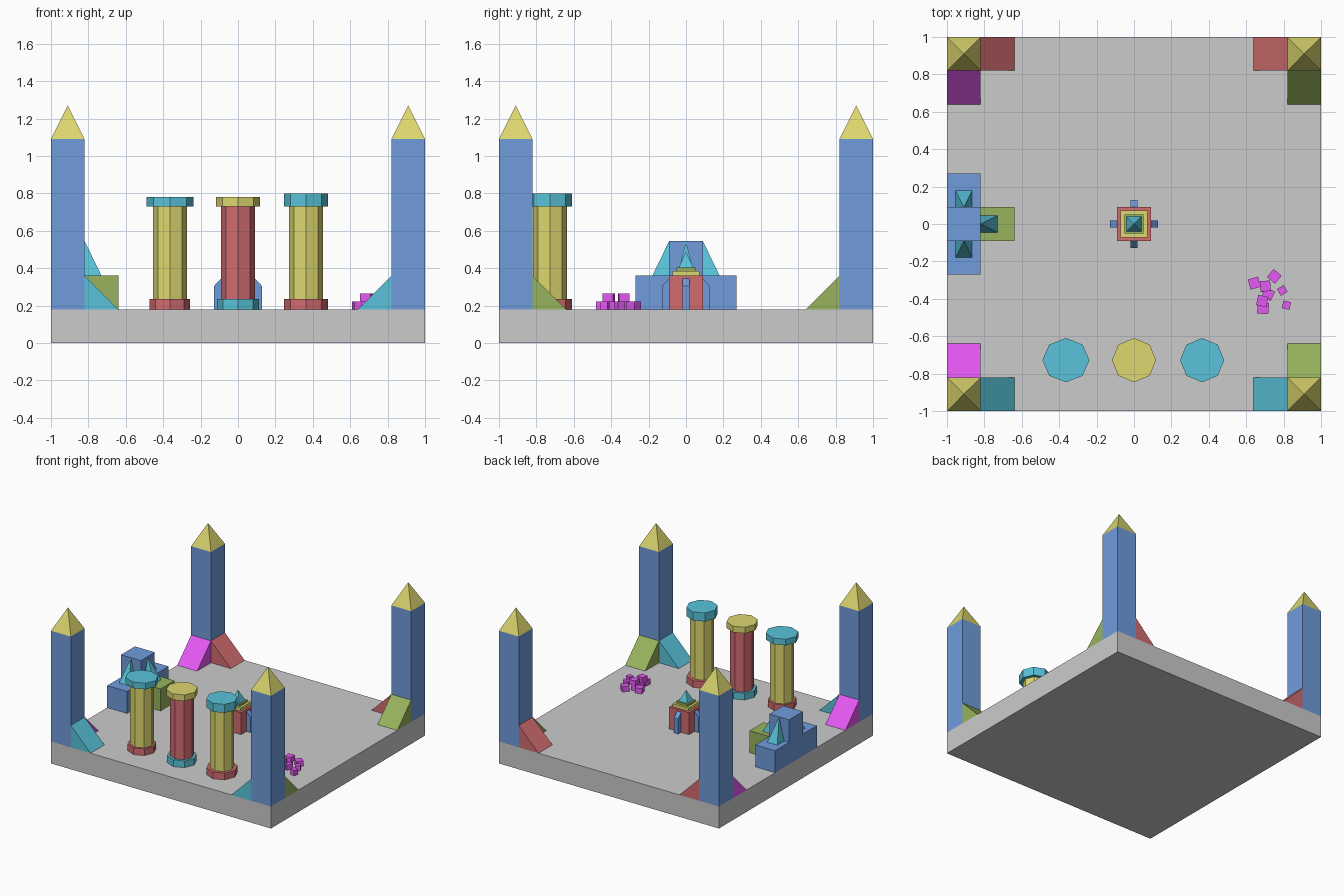
import bpy, bmesh
from math import cos, sin, pi, radians
from mathutils import Matrix, Vector

if "Cube" in bpy.data.objects:
    bpy.data.objects.remove(bpy.data.objects["Cube"])

COLOURS = {
    "blue": (0.16, 0.33, 0.72), "yellow": (0.72, 0.68, 0.16),
    "cyan": (0.10, 0.55, 0.70), "red": (0.64, 0.15, 0.16),
    "magenta": (0.78, 0.10, 0.90), "green": (0.31, 0.45, 0.11),
}
MATS = {}
for key, rgb in COLOURS.items():
    MATS[key] = bpy.data.materials.new(key)
    MATS[key].diffuse_color = (*rgb, 1)

FLOOR = 0.18   # top of the ground slab
U = 0.18       # building block size


def loft(name, rings, colour=None, matrix=Matrix()):
    """Closed flat-faced solid through two rings; a one-point ring is an apex."""
    bm = bmesh.new()
    low, high = [[bm.verts.new(p) for p in ring] for ring in rings]
    n = len(low)
    bm.faces.new(low[::-1])
    if len(high) > 1:
        bm.faces.new(high)
    for i in range(n):
        j = (i + 1) % n
        if len(high) > 1:
            bm.faces.new((low[i], low[j], high[j], high[i]))
        else:
            bm.faces.new((low[i], low[j], high[0]))
    bmesh.ops.recalc_face_normals(bm, faces=bm.faces)
    mesh = bpy.data.meshes.new(name)
    bm.to_mesh(mesh)
    bm.free()
    if colour:
        mesh.materials.append(MATS[colour])
    ob = bpy.data.objects.new(name, mesh)
    ob.matrix_world = matrix
    bpy.context.collection.objects.link(ob)
    return ob


def rect(hx, hy, z):
    return [(-hx, -hy, z), (hx, -hy, z), (hx, hy, z), (-hx, hy, z)]


def box(name, x, y, z0, z1, hx, hy, colour=None, turn=0):
    m = Matrix.Translation((x, y, 0)) @ Matrix.Rotation(radians(turn), 4, "Z")
    return loft(name, [rect(hx, hy, z0), rect(hx, hy, z1)], colour, m)


def pyramid(name, x, y, z0, z1, hx, hy, colour):
    return loft(name, [rect(hx, hy, z0), [(0, 0, z1)]], colour,
                Matrix.Translation((x, y, 0)))


def octagon(name, x, y, z0, z1, rx, ry, colour):
    rings = [[(rx * cos(i * pi / 4), ry * sin(i * pi / 4), z) for i in range(8)]
             for z in (z0, z1)]
    return loft(name, rings, colour, Matrix.Translation((x, y, 0)))


def prism(name, profile, half, x, y, turn, colour):
    """Extrude an outward/up profile sideways, pointing it along angle turn."""
    rings = [[(px, s, pz) for px, pz in profile] for s in (-half, half)]
    m = Matrix.Translation((x, y, FLOOR)) @ Matrix.Rotation(radians(turn), 4, "Z")
    return loft(name, rings, colour, m)


# ground slab
box("ground_slab", 0, 0, 0, FLOOR, 1, 1)

# corner towers with roofs and two ramps each (ramp along x, ramp along y)
RAMP = [(0, 0), (U, 0), (0, U)]
for sx, sy, cx, cy in ((-1, -1, "cyan", "magenta"), (1, -1, "cyan", "green"),
                       (-1, 1, "red", "magenta"), (1, 1, "red", "green")):
    tag = ("front" if sy < 0 else "back") + ("_left" if sx < 0 else "_right")
    x, y = sx * 0.91, sy * 0.91
    box("tower_" + tag, x, y, FLOOR, 1.09, U / 2, U / 2, "blue")
    pyramid("tower_roof_" + tag, x, y, 1.09, 1.27, U / 2, U / 2, "yellow")
    prism("ramp_x_" + tag, RAMP, U / 2, sx * 0.82, y, 180 if sx > 0 else 0, cx)
    prism("ramp_y_" + tag, RAMP, U / 2, x, sy * 0.82, -90 if sy > 0 else 90, cy)

# octagonal columns: x, top z, base (rx, ry), cap (rx, ry), trim and shaft colours
for tag, x, top, base, cap, base_col, shaft_col, cap_col in (
        ("left", -0.364, 0.78, (0.108, 0.108), (0.126, 0.118), "red", "yellow", "cyan"),
        ("middle", 0, 0.78, (0.112, 0.112), (0.118, 0.118), "cyan", "red", "yellow"),
        ("right", 0.364, 0.80, (0.118, 0.118), (0.118, 0.118), "red", "yellow", "cyan")):
    y = -0.728
    octagon("column_base_" + tag, x, y, FLOOR, 0.235, *base, base_col)
    octagon("column_shaft_" + tag, x, y, 0.235, 0.73, 0.091, 0.091, shaft_col)
    octagon("column_cap_" + tag, x, y, 0.73, top, *cap, cap_col)

# gatehouse on the left edge
box("gatehouse_wings", -0.91, 0, FLOOR, 0.36, U / 2, 0.27, "blue")
box("gatehouse_keep", -0.91, 0, 0.36, 0.545, U / 2, U / 2, "blue")
box("gatehouse_porch", -0.73, 0, FLOOR, 0.36, U / 2, U / 2, "green")
pyramid("porch_spire", -0.82, 0, 0.36, 0.545, 0.09, 0.045, "cyan")
for side, tag in ((-1, "front"), (1, "back")):
    pyramid("wing_spire_" + tag, -0.91, side * 0.09, 0.36, 0.545, 0.045, 0.09, "cyan")

# central shrine with stepped roof and four buttresses
box("shrine_body", 0, 0, FLOOR, 0.36, 0.09, 0.09, "red")
box("shrine_lower_step", 0, 0, 0.36, 0.385, 0.071, 0.071, "yellow")
box("shrine_upper_step", 0, 0, 0.385, 0.403, 0.052, 0.052, "green")
pyramid("shrine_spire", 0, 0, 0.403, 0.49, 0.039, 0.039, "cyan")
BUTTRESS = [(0, 0), (0.038, 0), (0.038, 0.125), (0, 0.165)]
for i in range(4):
    d = Vector((cos(i * pi / 2), sin(i * pi / 2))) * 0.09
    prism(f"shrine_buttress_{i + 1}", BUTTRESS, 0.019, d.x, d.y, i * 90, "blue")

# scattered rubble cubes: x, y, bottom z, half size, turn
for i, (x, y, z, h, turn) in enumerate((
        (0.643, -0.316, 0.18, 0.028, 15), (0.750, -0.280, 0.18, 0.028, 50),
        (0.793, -0.355, 0.18, 0.021, 30), (0.718, -0.375, 0.18, 0.027, 65),
        (0.690, -0.450, 0.18, 0.030, -5), (0.815, -0.434, 0.18, 0.021, -15),
        (0.702, -0.332, 0.222, 0.028, 5), (0.686, -0.412, 0.222, 0.028, -12),
        (0.700, -0.335, 0.18, 0.024, 20), (0.688, -0.410, 0.18, 0.024, 5))):
    box(f"rubble_{i + 1}", x, y, z, z + 0.043, h, h, "magenta", turn)

for m in bpy.data.materials:
    if m.users and not m.is_grease_pencil:
        m.use_nodes = True
        m.node_tree.nodes["Principled BSDF"].inputs["Base Color"].default_value = m.diffuse_color
